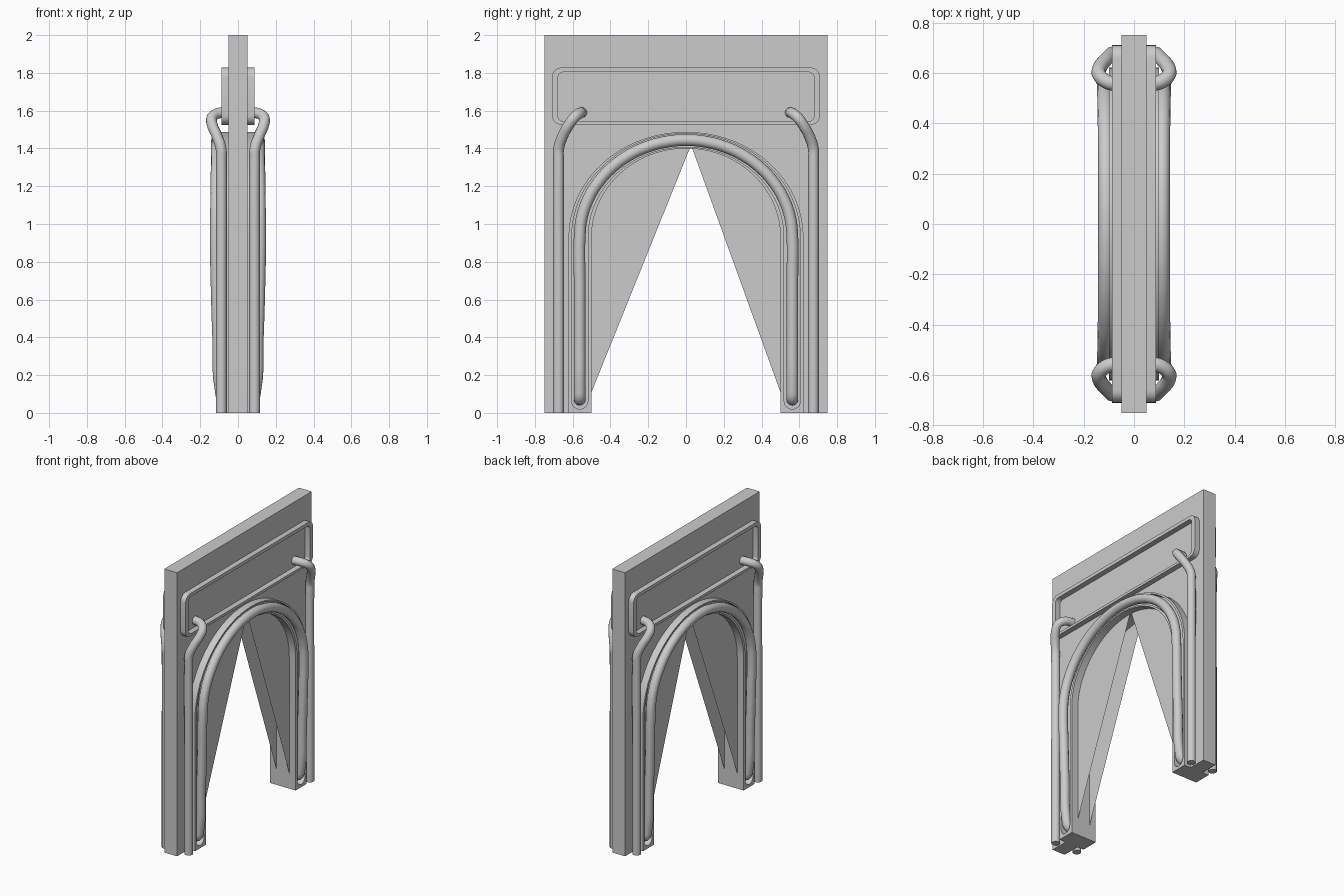
import bpy, bmesh, math
from mathutils import Matrix

if "Cube" in bpy.data.objects:
    bpy.data.objects.remove(bpy.data.objects["Cube"])

# Local XY profile -> world YZ, local Z -> world X
TO_YZ = Matrix(((0, 0, 1, 0), (1, 0, 0, 0), (0, 1, 0, 0), (0, 0, 0, 1)))
SPRING = 0.93


def mesh_object(name, mesh, axes=""):
    ob = bpy.data.objects.new(name, mesh)
    bpy.context.collection.objects.link(ob)
    if axes:
        m = ob.modifiers.new("mirror", 'MIRROR')
        m.use_axis = ("x" in axes, "y" in axes, False)
        m.use_mirror_merge = False
    return ob


def curve_to_mesh(cu):
    tmp = bpy.data.objects.new("tmp", cu)
    bpy.context.collection.objects.link(tmp)
    dg = bpy.context.evaluated_depsgraph_get()
    me = bpy.data.meshes.new_from_object(tmp.evaluated_get(dg))
    bpy.data.objects.remove(tmp)
    return me


def smooth(ob):
    bpy.ops.object.select_all(action='DESELECT')
    bpy.context.view_layer.objects.active = ob
    ob.select_set(True)
    bpy.ops.object.shade_smooth_by_angle(angle=math.radians(40))


def plate(name, loops, x0, x1, axes):
    """Flat outline with holes, extruded along x from x0 to x1."""
    cu = bpy.data.curves.new(name, 'CURVE')
    cu.dimensions, cu.fill_mode = '2D', 'BOTH'
    cu.extrude = (x1 - x0) / 2
    for pts in loops:
        sp = cu.splines.new('POLY')
        sp.points.add(len(pts) - 1)
        for p, (y, z) in zip(sp.points, pts):
            p.co = (y, z, 0, 1)
        sp.use_cyclic_u = True
    me = curve_to_mesh(cu)
    me.transform(Matrix.Translation(((x0 + x1) / 2, 0, 0)) @ TO_YZ)
    ob = mesh_object(name, me, axes)
    smooth(ob)
    return ob


def tube(name, pts, r, axes):
    cu = bpy.data.curves.new(name, 'CURVE')
    cu.dimensions = '3D'
    cu.bevel_depth, cu.bevel_resolution = r, 4
    cu.resolution_u, cu.use_fill_caps = 5, True
    sp = cu.splines.new('BEZIER')
    sp.bezier_points.add(len(pts) - 1)
    for b, p in zip(sp.bezier_points, pts):
        b.co = p
        b.handle_left_type = b.handle_right_type = 'AUTO'
    ob = mesh_object(name, curve_to_mesh(cu), axes)
    smooth(ob)
    return ob


def arch(a, top, z0, n=36):
    """Elliptical arch from (-a, z0) over the top to (a, z0)."""
    b = top - SPRING
    t = [math.pi * (1 - i / n) for i in range(n + 1)]
    return [(-a, z0)] + [(a * math.cos(u), SPRING + b * math.sin(u)) for u in t] + [(a, z0)]


def rounded_rect(hy, z0, z1, r, n=6):
    pts = []
    for k, (cy, cz) in enumerate([(hy - r, z1 - r), (-hy + r, z1 - r),
                                  (-hy + r, z0 + r), (hy - r, z0 + r)]):
        for i in range(n + 1):
            u = math.pi / 2 * (k + i / n)
            pts.append((cy + r * math.cos(u), cz + r * math.sin(u)))
    return pts


# Wall slab: two face sheets with a tapered gap, outer edges, foot soles
bm = bmesh.new()
outline = [(-.5, 0), (-.5, .11), (.02, 1.4), (.033, 1.4), (.5, .11), (.5, 0),
           (.75, 0), (.75, 2), (-.75, 2), (-.75, 0)]
sides = [[bm.verts.new((x, y, z)) for y, z in outline] for x in (-.05, .05)]
bm.faces.new(sides[0])
bm.faces.new(sides[1][::-1])
for i in range(5, 10):
    j = (i + 1) % 10
    bm.faces.new((sides[0][j], sides[0][i], sides[1][i], sides[1][j]))
# Arch lining between the sheets
lining = [[bm.verts.new((x, y, z)) for y, z in arch(.5, 1.4, 0)] for x in (-.05, .05)]
for i in range(len(lining[0]) - 1):
    bm.faces.new((lining[0][i], lining[0][i + 1], lining[1][i + 1], lining[1][i]))
me = bpy.data.meshes.new("wall_slab")
bm.to_mesh(me)
bm.free()
mesh_object("wall_slab", me)

# Arch band with a slot that holds the arch tube
band = arch(.622, 1.488, 0) + arch(.5, 1.4, 0)[::-1]


def slot_end(s):
    # Rounded lower end of the slot, from the outer to the inner edge
    return [(s * (.5625 + .0425 * math.cos(u)), .0625 - .0425 * math.sin(u))
            for u in [math.pi * i / 10 for i in range(1, 10)]]


slot = (arch(.605, 1.479, .0625) + slot_end(1) +
        arch(.52, 1.409, .0625)[::-1] + slot_end(-1)[::-1])
plate("arch_band", [band, slot], .05, .1, "x")

# Bulging arch tube
half = [(.04, -.563, .072), (.075, -.563, .075), (.093, -.563, .13),
        (.105, -.563, .4), (.114, -.563, .7)]
crown = [(.118 - .007 * math.sin(math.pi * i / 16),
          -.563 * math.cos(math.pi * i / 16),
          SPRING + .514 * math.sin(math.pi * i / 16)) for i in range(17)]
tube("arch_tube", half + crown + [(x, -y, z) for x, y, z in half[::-1]], .031, "x")

# Raised rectangular panel frame
plate("panel_frame", [rounded_rect(.71, 1.525, 1.828, .05),
                      rounded_rect(.678, 1.543, 1.804, .03)], .05, .088, "x")

# Upright rods that hook over the panel frame
tube("hook_rod", [(.088, .675, 0), (.088, .675, .7), (.088, .675, 1.34), (.09, .674, 1.4),
                  (.112, .652, 1.467), (.136, .62, 1.525), (.138, .592, 1.563),
                  (.108, .565, 1.585), (.045, .552, 1.59)], .0285, "xy")
